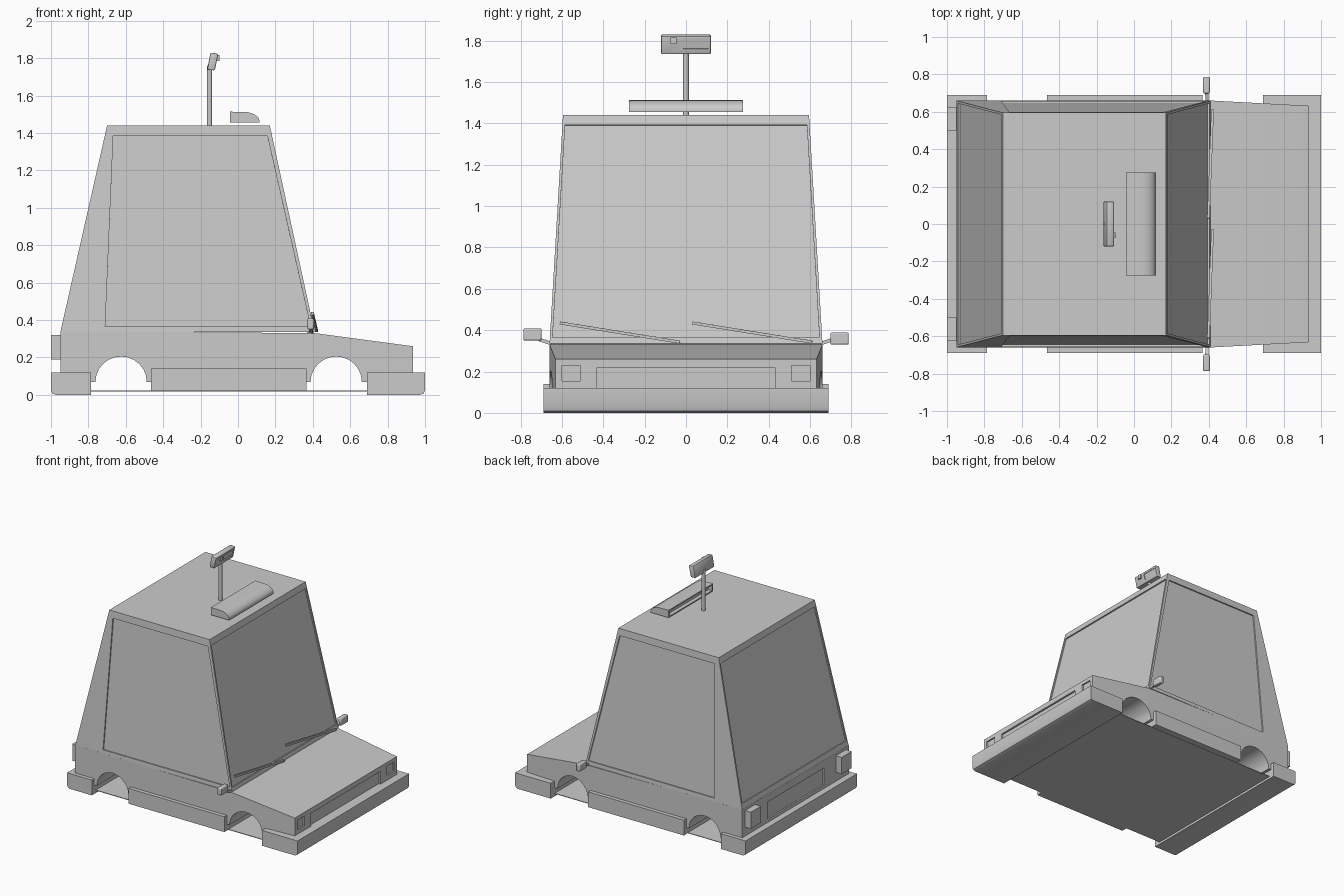
import bpy, bmesh, math
from mathutils import Vector

if "Cube" in bpy.data.objects:
    bpy.data.objects.remove(bpy.data.objects["Cube"])


def make(name, loops, cap=True):
    """Skin a row of closed loops with the same number of points."""
    bm = bmesh.new()
    rows = [[bm.verts.new(p) for p in loop] for loop in loops]
    n = len(rows[0])
    for a, b in zip(rows, rows[1:]):
        for i in range(n):
            j = (i + 1) % n
            bm.faces.new((a[i], a[j], b[j], b[i]))
    if cap:
        bm.faces.new(rows[0][::-1])
        bm.faces.new(rows[-1])
    bmesh.ops.recalc_face_normals(bm, faces=bm.faces)
    me = bpy.data.meshes.new(name)
    bm.to_mesh(me)
    bm.free()
    ob = bpy.data.objects.new(name, me)
    bpy.context.collection.objects.link(ob)
    return ob


def box(name, x0, x1, y0, y1, z0, z1):
    return make(name, [[(x0, y0, z), (x1, y0, z), (x1, y1, z), (x0, y1, z)] for z in (z0, z1)])


def extrude_y(name, profile, y0, y1):
    return make(name, [[(x, y, z) for x, z in profile] for y in (y0, y1)])


def bar(name, a, b, r, sides=4):
    a, b = Vector(a), Vector(b)
    q = (b - a).to_track_quat('Z', 'Y')
    ring = [q @ Vector((r * math.cos(t), r * math.sin(t), 0)) for t in
            [(i + .5) * 2 * math.pi / sides for i in range(sides)]]
    return make(name, [[p + v for v in ring] for p in (a, b)])


def apply_mod(ob, mod):
    bpy.context.view_layer.objects.active = ob
    bpy.ops.object.modifier_apply(modifier=mod.name)


def cut(ob, cutter):
    m = ob.modifiers.new("cut", 'BOOLEAN')
    m.operation, m.object, m.solver = 'DIFFERENCE', cutter, 'EXACT'
    apply_mod(ob, m)
    bpy.data.objects.remove(cutter)


def recess(ob, pts, depth):
    """Sink a flat panel into a face; points run counter-clockwise from outside."""
    p = [Vector(v) for v in pts]
    n = (p[1] - p[0]).cross(p[2] - p[1]).normalized()
    cut(ob, make("cutter", [[v + n * .04 for v in p], [v - n * depth for v in p]]))


def x_panel(x, y0, y1, z0, z1, s=1):
    return [(x, s * y0, z0), (x, s * y1, z0), (x, s * y1, z1), (x, s * y0, z1)]


# lower body with tapered hood
body = make("lower_body", [[(x, -w, .07), (x, w, .07), (x, w, h), (x, -w, h)]
                           for x, w, h in ((-.95, .66, .34), (.41, .66, .33), (.935, .632, .26))])
# wheel arches
for x in (-.625, .525):
    arch = [(x + .137 * math.cos(t), .07 + .135 * math.sin(t)) for t in
            [i * math.pi / 12 for i in range(13)]]
    cut(body, extrude_y("cutter", [(x + .137, .03)] + arch + [(x - .137, .03)], -.8, .8))
# grille, headlight wells and rear plate panel
recess(body, x_panel(.935, -.43, .43, .115, .22), .015)
for y0, y1 in ((.51, .6), (-.6, -.51)):
    recess(body, x_panel(.935, y0, y1, .155, .23), .012)
recess(body, x_panel(-.95, -.35, .35, .145, .28, -1), .012)

# cabin
Z0, Z1 = .335, 1.44


def lerp(z):
    return (z - Z0) / (Z1 - Z0)


def half(z):
    return .66 - .065 * lerp(z)


def front_x(z):
    return .41 - .24 * lerp(z)


def rear_x(z):
    return -.95 + .25 * lerp(z)


cabin = make("cabin", [[(rear_x(z), -half(z), z), (front_x(z), -half(z), z),
                        (front_x(z), half(z), z), (rear_x(z), half(z), z)] for z in (Z0, Z1)])
# windscreen and rear window
for fx, s, lo in ((front_x, 1, .365), (rear_x, -1, .38)):
    hi = 1.393
    a, b = half(lo) - .013, half(hi) - .013
    recess(cabin, [(fx(lo), -s * a, lo), (fx(lo), s * a, lo),
                   (fx(hi), s * b, hi), (fx(hi), -s * b, hi)], .01)
# side windows
win = [(-.71, .365), (.388, .365), (.157, 1.385), (-.667, 1.385)]
for s in (-1, 1):
    pts = [(x, s * half(z), z) for x, z in win]
    recess(cabin, pts if s < 0 else pts[::-1], .01)

# bumpers, side skirts and floor
for name, x0, x1, ex in (("front_bumper", .69, 1, 1), ("rear_bumper", -1, -.785, -1)):
    xo = x1 if ex > 0 else x0
    xi = x0 if ex > 0 else x1
    extrude_y(name, [(xi, 0), (xo - ex * .025, 0), (xo - ex * .007, .008), (xo, .025),
                     (xo, .12), (xi, .12)], -.69, .69)
box("side_skirts", -.465, .365, -.69, .69, .02, .14)
box("floor", -.8, .7, -.64, .64, .018, .023)

# tail lights, mirrors and wipers
for s in (-1, 1):
    side = "left" if s > 0 else "right"
    y = sorted((s * .5, s * .625))
    box("tail_light_" + side, -1, -.94, *y, .19, .32)
    y = sorted((s * .698, s * .787))
    z = .33 if s > 0 else .35
    m = box("mirror_" + side, .37, .405, *y, z, z + .058)
    b = m.modifiers.new("bevel", 'BEVEL')
    b.width, b.segments = .007, 2
    bar("mirror_arm_" + side, (.392, s * .65, .335), (.388, s * .71, .355), .012)
    y0 = -.61 if s < 0 else .03
    bar("wiper_" + side, (.398, y0, .435), (.42, y0 + .58, .342), .01)

# roof sign with rounded front and open back
sign_profile = [(-.042, 1.455), (.115, 1.455)] + [
    (.035 + .08 * math.cos(t), 1.462 + .05 * math.sin(t)) for t in
    [i * math.pi / 16 for i in range(9)]] + [(-.042, 1.514)]
sign = extrude_y("roof_sign", sign_profile, -.275, .275)
recess(sign, x_panel(-.042, -.26, .26, 1.463, 1.505, -1), .03)

# meter on a post
bar("meter_post", (-.152, 0, 1.43), (-.152, 0, 1.76), .014, 12)
meter = extrude_y("meter_head", [(-.165, 1.737), (-.124, 1.735), (-.106, 1.82),
                                 (-.113, 1.825), (-.147, 1.83)], -.12, .12)
b = meter.modifiers.new("bevel", 'BEVEL')
b.width, b.segments = .006, 2
apply_mod(meter, b)


def face_x(z):
    return -.124 + .018 * (z - 1.735) / .085


recess(meter, [(face_x(z), y, z) for y, z in
               ((-.015, 1.76), (.11, 1.76), (.11, 1.805), (-.015, 1.805))], .006)
box("meter_button", -.13, -.1, -.075, -.045, 1.785, 1.818)

# smooth only the rounded parts
for ob in bpy.data.objects:
    ob.select_set(True)
bpy.context.view_layer.objects.active = body
bpy.ops.object.shade_smooth_by_angle(angle=math.radians(32))
